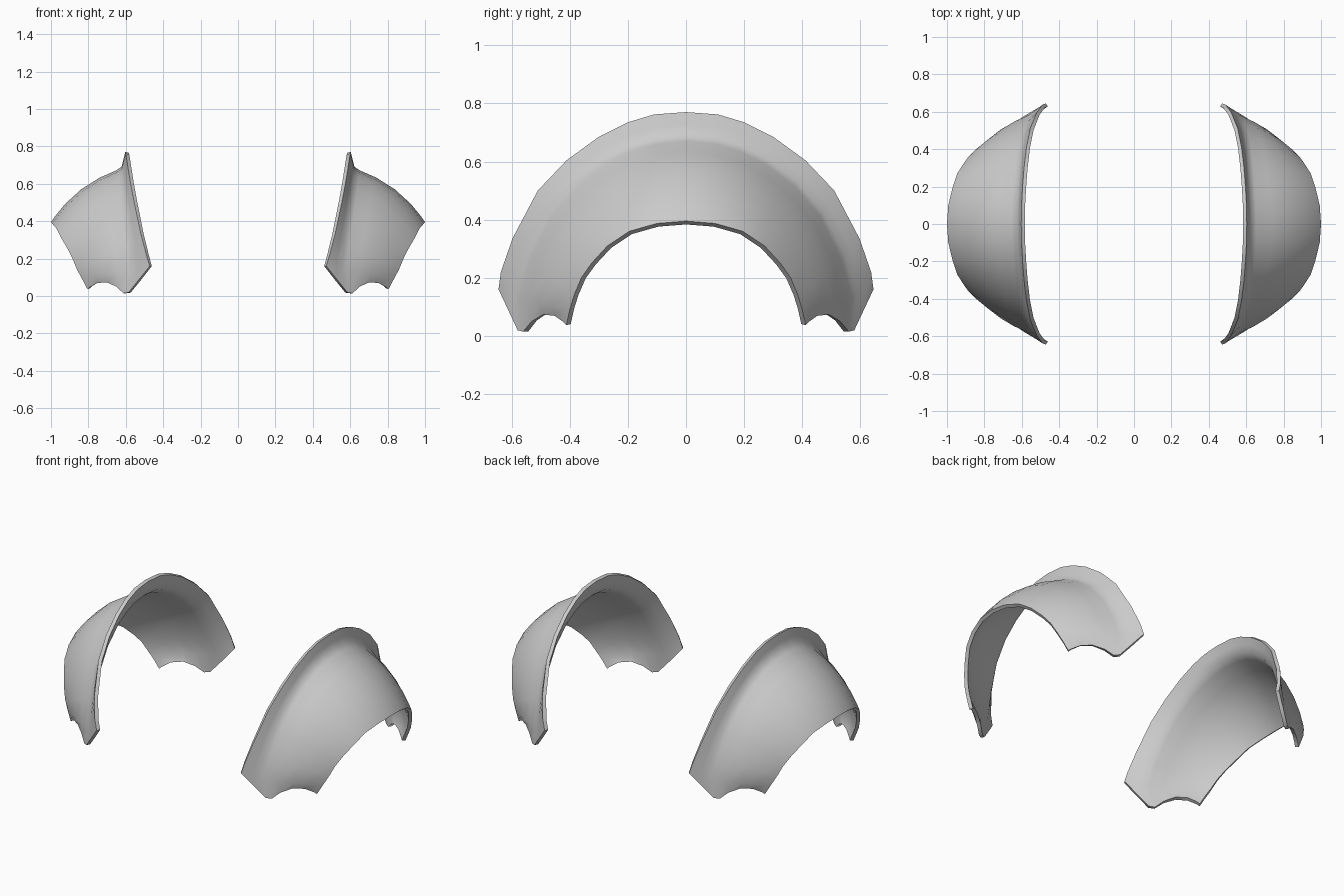
import bpy, bmesh, math
from mathutils import Vector

if "Cube" in bpy.data.objects:
    bpy.data.objects.remove(bpy.data.objects["Cube"])

grey = bpy.data.materials.new("plain_grey")
grey.diffuse_color = (0.6, 0.6, 0.6, 1)
grey.use_nodes = True
grey.node_tree.nodes["Principled BSDF"].inputs["Base Color"].default_value = grey.diffuse_color

# Guide rails from the crown (y = 0) to one end: flange rim, crease, outer lip
RIM = [(.603, 0, .77), (.601, .11, .762), (.596, .2, .735), (.588, .30, .685), (.575, .41, .605),
       (.555, .51, .5), (.52, .597, .335), (.49, .637, .22), (.472, .645, .16)]
CREASE = [(.625, 0, .68), (.624, .1, .67), (.62, .185, .645), (.615, .275, .6), (.608, .375, .525),
          (.595, .465, .42), (.575, .54, .27), (.565, .58, .13), (.6, .57, 0)]
LIP = [(1, 0, .395), (.993, .1, .387), (.97, .195, .36), (.945, .27, .31), (.91, .325, .25),
       (.885, .36, .2), (.86, .385, .14), (.833, .4, .09), (.805, .412, .037)]
STEPS = (.06, .25, .5, .75, .93)


def section(i):
    """One cross-section from flange rim over the crease to the outer lip."""
    a, b, c = Vector(RIM[i]), Vector(CREASE[i]), Vector(LIP[i])
    last = len(RIM) - 1
    # outward direction of the bowl, leaning away from the arch centre
    chord = (c - b).normalized()
    radial = Vector((0, b.y, b.z)).normalized()
    out = (radial - chord * radial.dot(chord)).normalized()
    bulge = .042 * (1 - .6 * i / last)
    pts = [a, a.lerp(b, .5), a.lerp(b, .88)]
    for s in STEPS:
        p = b.lerp(c, s)
        arc = 4 * s * (1 - s)
        if i == last:
            p.z += .055 * arc          # scalloped end
        else:
            p += out * bulge * arc
        pts.append(p)
    return pts + [c]


def arch_guard(name, side):
    half = [section(i) for i in range(len(RIM))]
    rows = [[Vector((p.x, -p.y, p.z)) for p in r] for r in half[:0:-1]] + half
    bm = bmesh.new()
    grid = [[bm.verts.new((p.x * side, p.y, p.z)) for p in r] for r in rows]
    for r0, r1 in zip(grid, grid[1:]):
        for j in range(len(r0) - 1):
            quad = [r0[j], r0[j + 1], r1[j + 1], r1[j]]
            bm.faces.new(quad if side > 0 else quad[::-1])
    bm.normal_update()
    # make the outer skin face away from the arch centre
    if sum(f.normal.z * f.calc_area() for f in bm.faces) < 0:
        bmesh.ops.reverse_faces(bm, faces=bm.faces)
    me = bpy.data.meshes.new(name)
    bm.to_mesh(me)
    bm.free()
    me.materials.append(grey)
    ob = bpy.data.objects.new(name, me)
    bpy.context.collection.objects.link(ob)
    # sheet thickness towards the inside
    mod = ob.modifiers.new("thickness", 'SOLIDIFY')
    mod.thickness = .02
    mod.offset = -1
    bpy.ops.object.select_all(action='DESELECT')
    ob.select_set(True)
    bpy.context.view_layer.objects.active = ob
    bpy.ops.object.modifier_apply(modifier=mod.name)
    bpy.ops.object.shade_smooth_by_angle(angle=math.radians(50))


arch_guard("right_arch_guard", 1)
arch_guard("left_arch_guard", -1)
